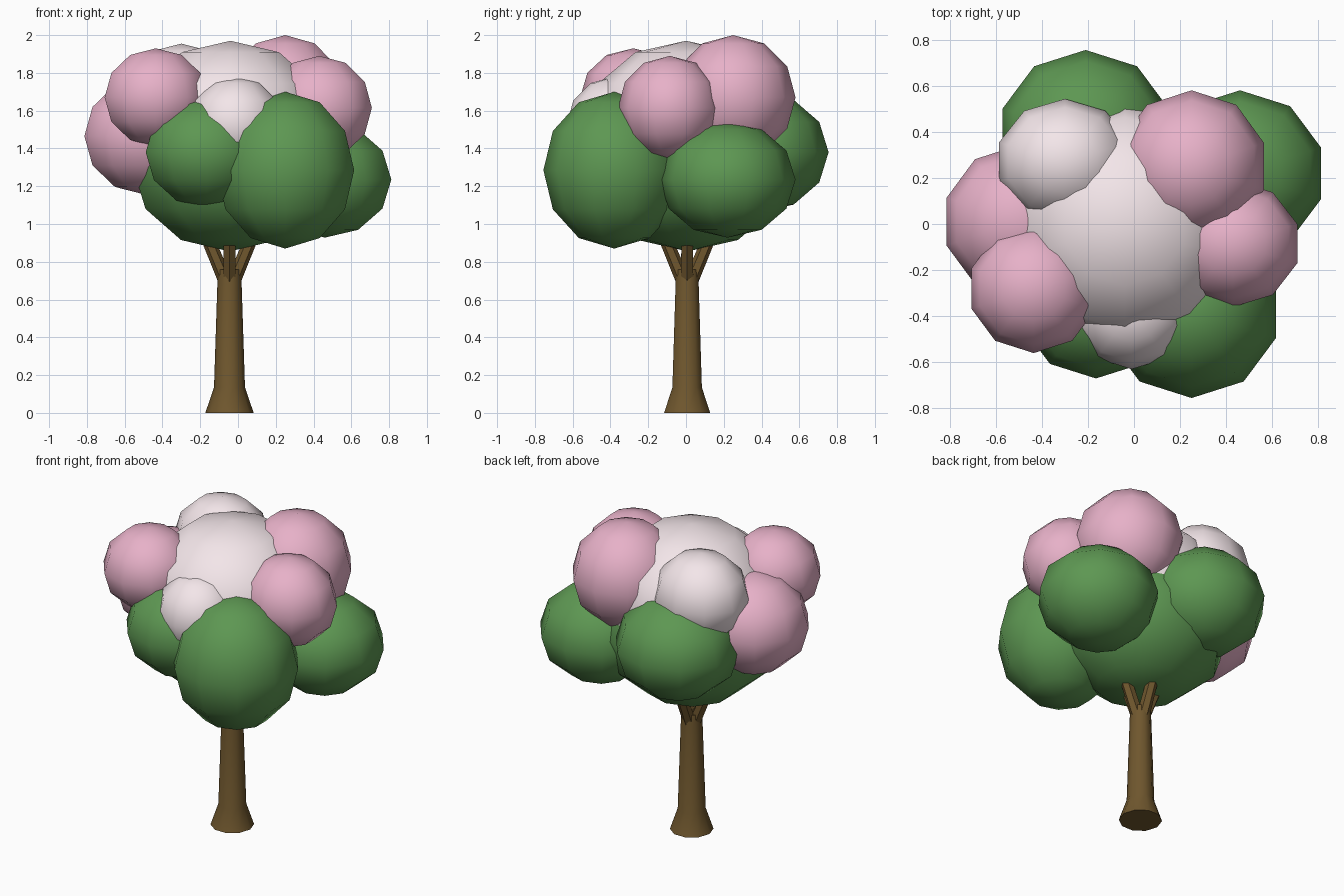
import bpy, bmesh, math
from mathutils import Vector, Matrix

if "Cube" in bpy.data.objects:
    bpy.data.objects.remove(bpy.data.objects["Cube"])


def material(name, rgb):
    m = bpy.data.materials.new(name)
    m.diffuse_color = (*rgb, 1)
    m.use_nodes = True
    m.node_tree.nodes["Principled BSDF"].inputs["Base Color"].default_value = m.diffuse_color
    return m


GREEN = material("leaf_green", (0.11, 0.31, 0.085))
PINK = material("blossom_pink", (0.80, 0.44, 0.58))
PALE = material("blossom_pale", (0.90, 0.79, 0.82))
BARK = material("bark", (0.16, 0.095, 0.027))


def finish(bm, name, mat, angle=180):
    bmesh.ops.recalc_face_normals(bm, faces=bm.faces)
    me = bpy.data.meshes.new(name)
    bm.to_mesh(me)
    bm.free()
    me.materials.append(mat)
    ob = bpy.data.objects.new(name, me)
    bpy.context.collection.objects.link(ob)
    bpy.context.view_layer.objects.active = ob
    bpy.ops.object.select_all(action='DESELECT')
    ob.select_set(True)
    bpy.ops.object.shade_smooth_by_angle(angle=math.radians(angle))
    return ob


def blob(name, mat, centre, radii):
    bm = bmesh.new()
    bmesh.ops.create_uvsphere(bm, u_segments=10, v_segments=6, radius=1)
    bmesh.ops.transform(bm, verts=bm.verts,
                        matrix=Matrix.Translation(centre) @ Matrix.Diagonal((*radii, 1)))
    finish(bm, name, mat)


# canopy: low-poly puffs (centre, radii)
puffs = [
    ("green_core", GREEN, (-0.045, 0.01, 1.305), (0.54, 0.53, 0.45)),
    ("green_front_right", GREEN, (0.25, -0.38, 1.285), (0.384, 0.375, 0.415)),
    ("green_right_back", GREEN, (0.46, 0.22, 1.235), (0.37, 0.36, 0.307)),
    ("green_back", GREEN, (-0.21, 0.385, 1.38), (0.38, 0.37, 0.32)),
    ("green_front_left", GREEN, (-0.165, -0.34, 1.38), (0.34, 0.33, 0.295)),
    ("pale_core", PALE, (-0.04, 0.0, 1.52), (0.54, 0.535, 0.45)),
    ("pale_back_left", PALE, (-0.30, 0.27, 1.68), (0.30, 0.273, 0.275)),
    ("pale_front", PALE, (-0.01, -0.38, 1.53), (0.26, 0.25, 0.25)),
    ("pink_back_right", PINK, (0.25, 0.25, 1.67), (0.33, 0.33, 0.33)),
    ("pink_front_left", PINK, (-0.435, -0.28, 1.67), (0.285, 0.28, 0.26)),
    ("pink_right", PINK, (0.43, -0.085, 1.615), (0.293, 0.275, 0.275)),
    ("pink_left", PINK, (-0.49, 0.01, 1.465), (0.34, 0.335, 0.31)),
]
for p in puffs:
    blob(*p)

# trunk: flared profile turned into ten-sided rings
TX, TY = -0.045, 0.006
bm = bmesh.new()
rings = []
for r, z in [(0.128, 0), (0.082, 0.135), (0.063, 0.72), (0.06, 0.76)]:
    rings.append([bm.verts.new((TX + r * math.cos(a), TY + r * math.sin(a), z))
                  for a in (math.tau * i / 10 for i in range(10))])
for lo, hi in zip(rings, rings[1:]):
    for i in range(10):
        j = (i + 1) % 10
        bm.faces.new((lo[i], lo[j], hi[j], hi[i]))
bm.faces.new(rings[0])
bm.faces.new(rings[-1])
finish(bm, "trunk", BARK, 40)

# branches: four stubs forking up into the canopy
for k, side in enumerate(("right", "back", "left", "front")):
    a = k * math.pi / 2
    out = Vector((math.cos(a), math.sin(a), 0))
    base = Vector((TX, TY, 0.70)) + out * 0.022
    tip = Vector((TX, TY, 1.10)) + out * 0.19
    d = tip - base
    bm = bmesh.new()
    bmesh.ops.create_cone(bm, cap_ends=True, segments=6, radius1=0.038,
                          radius2=0.032, depth=d.length)
    bmesh.ops.transform(bm, verts=bm.verts,
                        matrix=Matrix.Translation((base + tip) / 2)
                        @ d.to_track_quat('Z', 'Y').to_matrix().to_4x4())
    finish(bm, "branch_" + side, BARK, 40)
